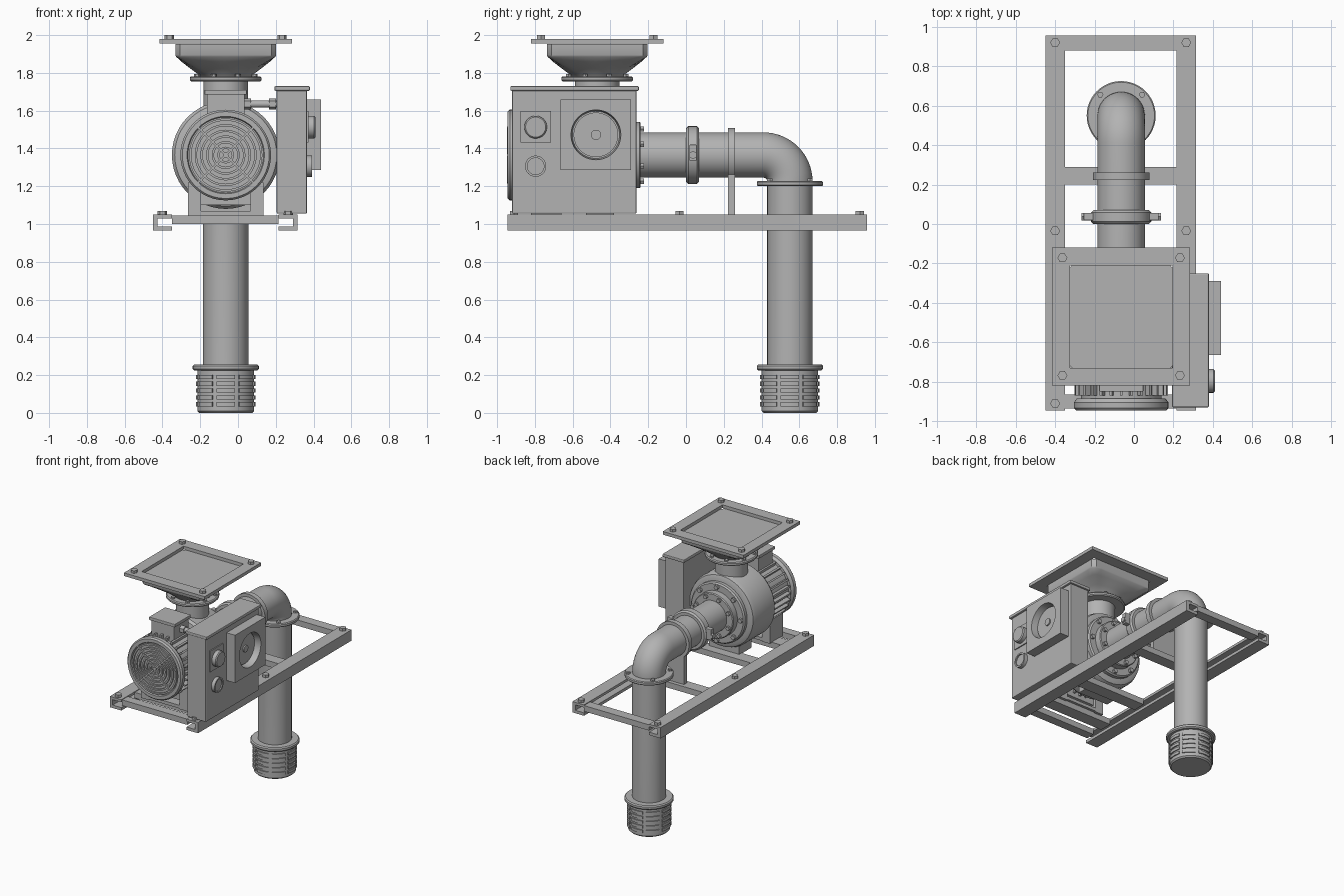
import bpy, bmesh, math
from math import sin, cos, pi
from mathutils import Vector, Matrix

cube = bpy.data.objects.get("Cube")
if cube:
    bpy.data.objects.remove(cube, do_unlink=True)

grey = bpy.data.materials.new("machine_grey")
grey.use_nodes = True
COLOUR = (0.45, 0.45, 0.45, 1)
grey.diffuse_color = COLOUR
grey.node_tree.nodes["Principled BSDF"].inputs["Base Color"].default_value = COLOUR

CX, CY, AXIS_Z = -0.065, -0.47, 1.365     # pump axis, hopper centre, shaft height
PIPE_Y, PIPE_R = 0.55, 0.12
TURN = {"z": Matrix(), "y": Matrix.Rotation(-pi / 2, 4, "X"), "x": Matrix.Rotation(pi / 2, 4, "Y")}


def finish(name, bm, smooth=False, bevel=0):
    bmesh.ops.recalc_face_normals(bm, faces=bm.faces)
    mesh = bpy.data.meshes.new(name)
    bm.to_mesh(mesh)
    bm.free()
    ob = bpy.data.objects.new(name, mesh)
    bpy.context.collection.objects.link(ob)
    mesh.materials.append(grey)
    if bevel:
        mod = ob.modifiers.new("bevel", "BEVEL")
        mod.width, mod.segments = bevel, 2
    if smooth:
        bpy.ops.object.select_all(action="DESELECT")
        ob.select_set(True)
        bpy.context.view_layer.objects.active = ob
        bpy.ops.object.shade_smooth_by_angle(angle=math.radians(35))
    return ob


def box(name, x, y, z, bevel=0):
    bm = bmesh.new()
    bmesh.ops.create_cube(bm, size=1)
    for v in bm.verts:
        v.co = [lo + (hi - lo) * (c + 0.5) for (lo, hi), c in zip((x, y, z), v.co)]
    return finish(name, bm, bevel=bevel)


def skin(name, rings, closed=False, caps=True, smooth=True):
    """Join successive rings of points into one surface."""
    bm = bmesh.new()
    loops = [[bm.verts.new(p) for p in ring] for ring in rings]
    pairs = list(zip(loops, loops[1:])) + ([(loops[-1], loops[0])] if closed else [])
    for a, b in pairs:
        for i in range(len(a)):
            j = (i + 1) % len(a)
            bm.faces.new((a[i], a[j], b[j], b[i]))
    if caps and not closed:
        bm.faces.new(loops[0])
        bm.faces.new(loops[-1])
    return finish(name, bm, smooth)


def lathe(name, centre, axis, profile, sides=48, closed=False, smooth=True):
    """Revolve (radius, distance along axis) pairs about an axis."""
    rings = [[Vector(centre) + TURN[axis] @ Vector((r * cos(2 * pi * i / sides), r * sin(2 * pi * i / sides), h))
              for i in range(sides)] for r, h in profile]
    return skin(name, rings, closed, smooth=smooth)


def disc(name, centre, axis, r, h, sides=48, edge=0.0):
    profile = [(r - edge, 0), (r, edge), (r, h - edge), (r - edge, h)] if edge else [(r, 0), (r, h)]
    return lathe(name, centre, axis, profile, sides, smooth=sides > 8)


def bolt(name, centre, axis="z", r=0.025, h=0.02):
    return disc(name, centre, axis, r, h, 6)


def bolt_circle(name, centre, axis, radius, count, r=0.015, h=0.02, phase=0.0):
    for i in range(count):
        a = phase + 2 * pi * i / count
        bolt(name, Vector(centre) + TURN[axis] @ Vector((radius * cos(a), radius * sin(a), 0)), axis, r, h)


def ring(name, centre, axis, inner, outer, h):
    return lathe(name, centre, axis, [(inner, 0), (outer, 0), (outer, h), (inner, h)], closed=True)


# Skid frame: two inward-facing channels, cross members and bolts
for side, outer in ((1, -0.45), (-1, 0.315)):
    section = [(0, 0.965), (0.1, 0.965), (0.1, 0.988), (0.025, 0.988),
               (0.025, 1.03), (0.1, 1.03), (0.1, 1.05), (0, 1.05)]
    skin("frame_rail", [[(outer + side * u, y, z) for u, z in section] for y in (-0.945, 0.957)], smooth=False)
    for y in (0.92, -0.035, -0.91):
        bolt("frame_bolt", (outer + side * 0.05, y, 1.05))
for lo, hi in ((0.88, 0.957), (0.2, 0.29), (-0.41, -0.31), (-0.78, -0.68), (-0.935, -0.865)):
    box("cross_member", (-0.35, 0.215), (lo, hi), (1.0, 1.045))

# Discharge pipe with swept elbow
BEND = 0.14
path = [(-0.25, AXIS_Z, 0)]
for k in range(17):
    a = pi / 2 * k / 16
    path.append((PIPE_Y - BEND + BEND * sin(a), AXIS_Z - BEND + BEND * cos(a), a))
path.append((PIPE_Y, 0.2, pi / 2))
skin("main_pipe", [[(CX + PIPE_R * cos(t), y + PIPE_R * sin(t) * sin(a), z + PIPE_R * sin(t) * cos(a))
                    for t in [2 * pi * i / 48 for i in range(48)]] for y, z, a in path])
disc("elbow_flange", (CX, PIPE_Y, 1.2), "z", 0.175, 0.028, edge=0.006)
bolt_circle("elbow_flange_bolt", (CX, PIPE_Y, 1.226), "z", 0.15, 4, 0.016, 0.015, pi / 4)

# Pipe clamp with side lugs
disc("clamp_band", (CX, 0.0, AXIS_Z), "y", 0.153, 0.07, edge=0.012)
for s in (-1, 1):
    lug = CX + s * 0.165
    box("clamp_lug", (lug - 0.025, lug + 0.025), (0.018, 0.056), (AXIS_Z - 0.03, AXIS_Z + 0.055), 0.004)
    bolt("clamp_bolt", (CX + s * 0.187 - 0.015, 0.037, AXIS_Z), "x", 0.022, 0.03)

# Pipe support strap and post
disc("support_strap", (CX, 0.222, AXIS_Z), "y", 0.143, 0.038)
box("support_post", (CX - 0.1, CX + 0.1), (0.222, 0.26), (1.04, 1.29))

# Suction strainer with raised arc ribs
lathe("strainer_body", (CX, PIPE_Y, 0.0), "z", [(0.14, 0), (0.15, 0.01), (0.15, 0.23)])
disc("strainer_flange", (CX, PIPE_Y, 0.225), "z", 0.175, 0.032, edge=0.008)
for row in range(5):
    z = 0.035 + row * 0.036
    for n in range(8):
        arc = [pi / 4 * n + math.radians(-18 + 6 * k) for k in range(7)]
        skin("strainer_rib", [[(CX + r * cos(a), PIPE_Y + r * sin(a), z + h) for r, h in
             ((0.145, 0), (0.158, 0), (0.158, 0.022), (0.145, 0.022))] for a in arc])

# Pump casing, cover plates and bolts
lathe("pump_casing", (CX, 0, AXIS_Z), "y",
      [(0.23, -0.63), (0.27, -0.62), (0.285, -0.6), (0.285, -0.37), (0.275, -0.345), (0.25, -0.335)])
disc("pump_cover", (CX, -0.34, AXIS_Z), "y", 0.235, 0.045, edge=0.01)
bolt_circle("cover_bolt", (CX, -0.295, AXIS_Z), "y", 0.207, 8, 0.018, 0.02)
disc("outlet_flange", (CX, -0.3, AXIS_Z), "y", 0.175, 0.06, edge=0.006)
bolt_circle("outlet_bolt", (CX, -0.24, AXIS_Z), "y", 0.15, 8, 0.016, 0.018, pi / 8)
box("pump_foot", (CX - 0.13, CX + 0.13), (-0.53, -0.38), (1.04, 1.15))

# Motor with cooling fins, feet and fan cover
disc("motor_body", (CX, -0.89, AXIS_Z), "y", 0.205, 0.28)
for k in range(28):
    fin = box("motor_fin", (0.195, 0.238), (-0.87, -0.65), (-0.007, 0.007))
    fin.matrix_world = Matrix.Translation((CX, 0, AXIS_Z)) @ Matrix.Rotation(2 * pi * k / 28, 4, "Y")
for s in (-1, 1):
    box("motor_leg", sorted((CX + s * 0.13, CX + s * 0.2)), (-0.82, -0.66), (1.04, 1.22))
box("motor_base", (CX - 0.2, CX + 0.2), (-0.82, -0.66), (1.045, 1.07))
box("motor_saddle", (CX - 0.14, CX + 0.14), (-0.8, -0.68), (1.1, 1.2))
lathe("fan_cover", (CX, -0.945, AXIS_Z), "y",
      [(0.2, 0.012), (0.205, 0), (0.23, 0), (0.24, 0.012), (0.24, 0.04), (0.225, 0.06)])
for k in range(6):
    r = 0.032 + 0.03 * k
    ring("grille_ring", (CX, -0.945, AXIS_Z), "y", r, r + 0.012, 0.016)
disc("grille_hub", (CX, -0.945, AXIS_Z), "y", 0.014, 0.016, 24)
for k in range(4):
    spoke = box("grille_spoke", (0.01, 0.207), (-0.947, -0.93), (-0.006, 0.006))
    spoke.matrix_world = Matrix.Translation((CX, 0, AXIS_Z)) @ Matrix.Rotation(pi / 4 + k * pi / 2, 4, "Y")

# Terminal box and conduit
box("terminal_box", (CX - 0.1, CX + 0.1), (-0.84, -0.66), (1.55, 1.69), 0.004)
box("terminal_lid", (CX - 0.112, CX + 0.112), (-0.85, -0.65), (1.685, 1.71), 0.004)
disc("conduit", (0.03, -0.75, 1.635), "x", 0.019, 0.18, 24)
for x in (0.035, 0.165):
    bolt("conduit_nut", (x, -0.75, 1.635), "x", 0.03, 0.035)

# Inlet neck, flange and square hopper
disc("inlet_neck", (CX, CY, 1.5), "z", 0.118, 0.27)
disc("inlet_flange", (CX, CY, 1.755), "z", 0.19, 0.027, edge=0.007)
bolt_circle("inlet_bolt", (CX, CY, 1.78), "z", 0.165, 8, 0.015, 0.015, pi / 8)


def rounded_square(half, roundness, z, n=64):
    points = []
    for i in range(n):
        a = 2 * pi * (i + 0.5) / n
        square = half / max(abs(cos(a)), abs(sin(a)))
        r = square + (half - square) * roundness
        points.append((CX + r * cos(a), CY + r * sin(a), z))
    return points


skin("hopper_body", [rounded_square(*s) for s in
     ((0.135, 1, 1.775), (0.15, 0.9, 1.795), (0.19, 0.6, 1.825), (0.235, 0.25, 1.86),
      (0.262, 0, 1.885), (0.267, 0, 1.895), (0.267, 0, 1.952))])


def square(half, z):
    return [(CX + sx * half, CY + sy * half, z) for sx, sy in ((-1, -1), (1, -1), (1, 1), (-1, 1))]


skin("hopper_flange", [square(*s) for s in ((0.26, 1.955), (0.35, 1.955), (0.35, 1.98), (0.26, 1.98))],
     closed=True, smooth=False)
for sx in (-1, 1):
    for sy in (-1, 1):
        bolt("hopper_bolt", (CX + sx * 0.298, CY + sy * 0.298, 1.98))

# Control cabinet with lid
box("cabinet", (0.205, 0.365), (-0.92, -0.262), (1.055, 1.71), 0.006)
box("cabinet_lid", (0.193, 0.38), (-0.93, -0.25), (1.705, 1.73), 0.006)

# Vent housing: square plate around a round recess
VY, VZ = -0.477, 1.472


def vent_square(x, half=0.187, n=64):
    points = []
    for i in range(n):
        a = 2 * pi * (i + 0.5) / n - pi / 4 - pi / n
        r = half / max(abs(cos(a)), abs(sin(a)))
        points.append((x, VY + r * cos(a), VZ + r * sin(a)))
    return points


def vent_circle(x, r, n=64):
    angles = [2 * pi * i / n - pi / 4 for i in range(n)]
    return [(x, VY + r * cos(a), VZ + r * sin(a)) for a in angles]


skin("vent_housing", [vent_square(0.36), vent_square(0.44), vent_circle(0.44, 0.132), vent_circle(0.385, 0.125)])
disc("vent_disc", (0.38, VY, VZ), "x", 0.118, 0.015)
disc("vent_hub", (0.39, VY, VZ), "x", 0.027, 0.015, 24)

# Dials and selector
box("dial_plate", (0.36, 0.373), (-0.877, -0.715), (1.432, 1.597))
disc("dial", (0.365, -0.796, 1.513), "x", 0.06, 0.045, edge=0.007)
ring("selector_rim", (0.36, -0.796, 1.306), "x", 0.044, 0.056, 0.033)
disc("selector", (0.36, -0.796, 1.306), "x", 0.046, 0.024)
